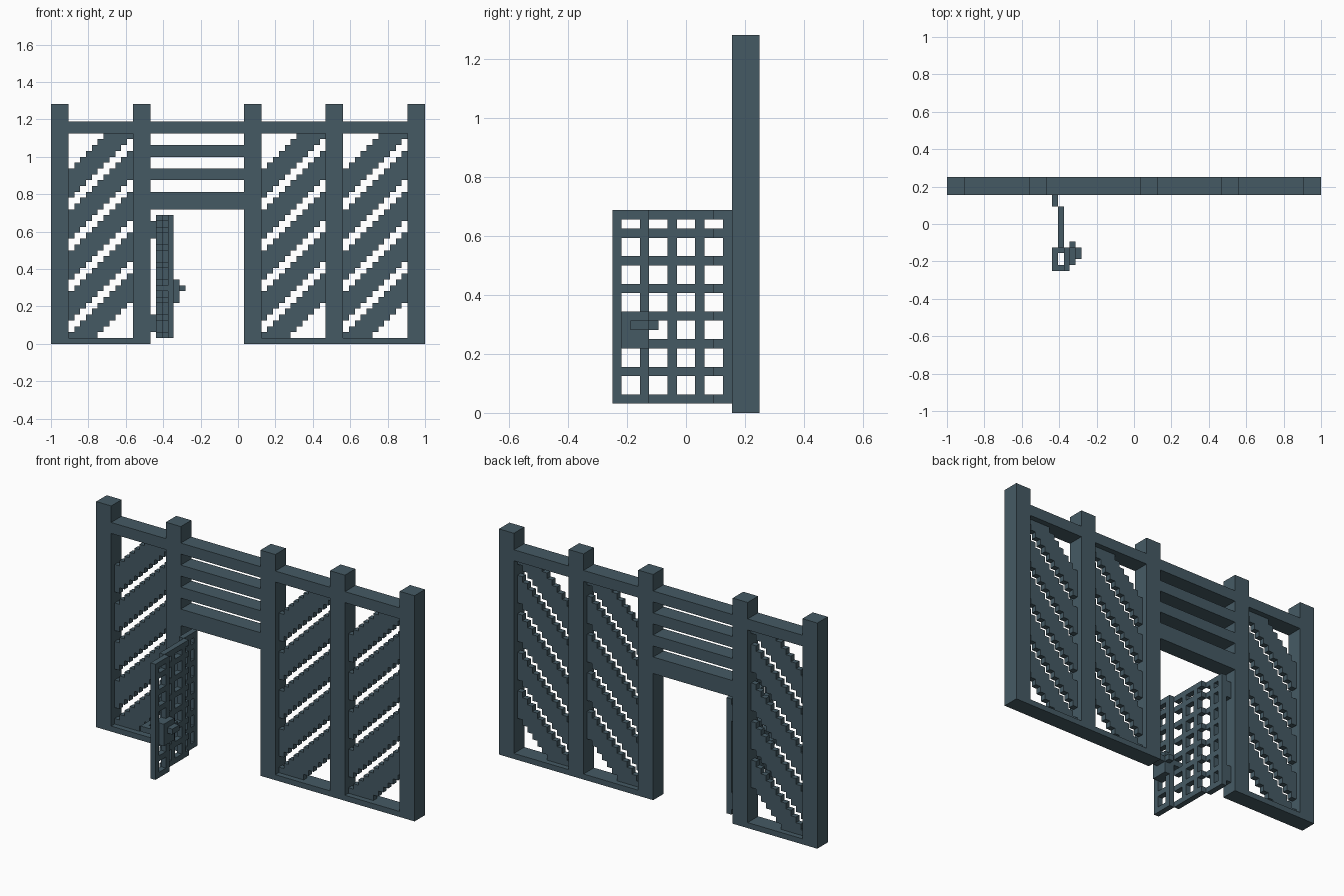
import bpy, bmesh
from mathutils import Vector

if "Cube" in bpy.data.objects:
    bpy.data.objects.remove(bpy.data.objects["Cube"])

U = 1 / 32  # block unit; x is counted from the left end, y from the centre

slate = bpy.data.materials.new("slate_grey")
slate.diffuse_color = (0.0595, 0.1022, 0.1274, 1)
slate.use_nodes = True
slate.node_tree.nodes["Principled BSDF"].inputs["Base Color"].default_value = slate.diffuse_color


def finish(name, bm):
    bmesh.ops.recalc_face_normals(bm, faces=bm.faces)
    me = bpy.data.meshes.new(name)
    bm.to_mesh(me)
    bm.free()
    me.materials.append(slate)
    ob = bpy.data.objects.new(name, me)
    bpy.context.collection.objects.link(ob)


def boxes(name, items):
    """One object from boxes given as (x0, x1, y0, y1, z0, z1) in block units."""
    bm = bmesh.new()
    for x0, x1, y0, y1, z0, z1 in items:
        vs = bmesh.ops.create_cube(bm, size=1)["verts"]
        for v in vs:
            v.co = Vector(((x0 if v.co.x < 0 else x1) * U - 1,
                           (y0 if v.co.y < 0 else y1) * U,
                           (z0 if v.co.z < 0 else z1) * U))
    finish(name, bm)


def slat_panel(name, x0, cols=11, rows=35):
    """Thin panel with stepped diagonal slots rising to the right."""
    bm = bmesh.new()
    grid = [[bm.verts.new(((x0 + c) * U - 1, 6 * U, (36 - r) * U))
             for c in range(cols + 1)] for r in range(rows + 1)]
    last = cols + rows - 2
    for r in range(rows):
        for c in range(cols):
            d = c + r
            if d <= 5 or d >= last - 5 or d % 7 in (4, 5):
                continue
            bm.faces.new((grid[r][c], grid[r][c + 1], grid[r + 1][c + 1], grid[r + 1][c]))
    bmesh.ops.delete(bm, geom=[v for v in bm.verts if not v.link_faces], context='VERTS')
    ext = bmesh.ops.extrude_face_region(bm, geom=list(bm.faces), use_keep_orig=True)
    for e in ext["geom"]:
        if isinstance(e, bmesh.types.BMVert):
            e.co.y += U
    finish(name, bm)


# Fence posts
posts = [0, 14, 33, 47, 61]
for i, x in enumerate(posts):
    boxes(f"fence_post_{i + 1}", [(x, x + 3, 5, 8, 0, 41)])

# Rails and slatted panels between posts; the doorway gets a slatted header
for i, (a, b) in enumerate(zip(posts, posts[1:])):
    x0, x1 = a + 3, b
    boxes(f"top_rail_{i + 1}", [(x0, x1, 5, 8, 36, 38)])
    if i == 1:
        boxes("doorway_header", [(x0, x1, 5, 8, z0, z1)
                                 for z0, z1 in ((23, 26), (28, 30), (32, 34))])
    else:
        boxes(f"bottom_rail_{i + 1}", [(x0, x1, 5, 8, 0, 1)])
        slat_panel(f"slat_panel_{i + 1}", x0)

# Open gate lattice: three flat sections, stepping sideways as it swings out
sections = [(18, 3, 7), (19, -4, 3), (20, -8, -4)]
bar_y = [-8, -5, -2, 1, 4, 6]
rail_z = [1, 4, 7, 10, 13, 16, 19, 21]
for i, (x, y0, y1) in enumerate(sections):
    bars = [(x, x + 1, y, y + 1, 1, 22) for y in bar_y if y0 <= y < y1]
    stops = sorted({y0, y1} | {e for y in bar_y if y0 <= y < y1 for e in (y, y + 1)})
    for s, e in zip(stops, stops[1:]):
        if s not in bar_y:
            bars += [(x, x + 1, s, e, z, z + 1) for z in rail_z]
    boxes(f"gate_lattice_{i + 1}", bars)

# Hinges
boxes("gate_hinges", [(17, 18, 5, 7, z, z + 3) for z in (2, 18)])

# Latch plate and lever on one side, pull handle on the other
boxes("latch_plate", [(21, 22, -7, -4, 7, 11)])
boxes("latch_lever", [(22, 23, -6, -4, 9, 10), (21, 22, -4, -3, 9, 10)])
boxes("pull_handle", [(18, 19, -8, -4, 9, 10),
                      (19, 20, -8, -7, 9, 10), (19, 20, -5, -4, 9, 10)])
